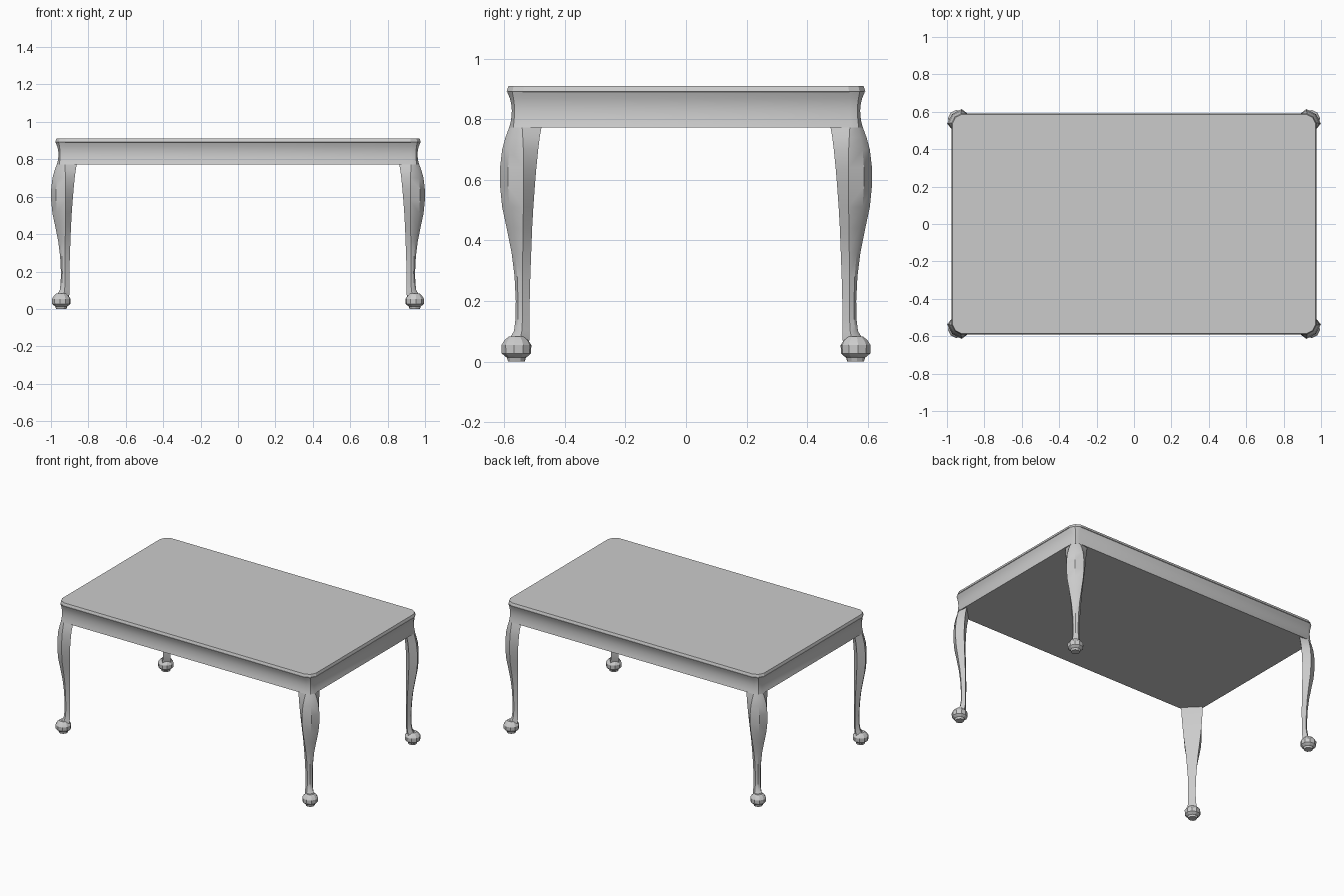
import bpy, bmesh, math

if "Cube" in bpy.data.objects:
    bpy.data.objects.remove(bpy.data.objects["Cube"])

DX = 0.385  # extra half-length of the table in x compared with y


def loft(name, rings, mirror=False, angle=35):
    """Skin a stack of equal-length point rings, cap both ends."""
    bm = bmesh.new()
    loops = [[bm.verts.new(p) for p in ring] for ring in rings]
    n = len(loops[0])
    for a, b in zip(loops, loops[1:]):
        for i in range(n):
            j = (i + 1) % n
            bm.faces.new((a[i], a[j], b[j], b[i]))
    bm.faces.new(loops[0][::-1])
    bm.faces.new(loops[-1])
    bmesh.ops.recalc_face_normals(bm, faces=bm.faces)
    me = bpy.data.meshes.new(name)
    bm.to_mesh(me)
    bm.free()
    ob = bpy.data.objects.new(name, me)
    bpy.context.collection.objects.link(ob)
    bpy.ops.object.select_all(action='DESELECT')
    bpy.context.view_layer.objects.active = ob
    ob.select_set(True)
    bpy.ops.object.shade_smooth_by_angle(angle=math.radians(angle))
    if mirror:
        mod = ob.modifiers.new("four_corners", 'MIRROR')
        mod.use_axis = (True, True, False)
    return ob


def slab_ring(o, m, z):
    """Rectangle with softly chamfered corners; o = half depth, m = chamfer start."""
    q = (o + m) / 2 + 0.008
    corner = [(o, m), (q, q), (m, o)]
    pts = []
    for sx, sy in ((1, 1), (-1, 1), (-1, -1), (1, -1)):
        c = corner if sx * sy > 0 else corner[::-1]
        pts += [(sx * (x + DX), sy * y, z) for x, y in c]
    return pts


def leg_ring(z, i, b, m, o):
    """Leg section: flat inner diagonal face, side wings, rounded outer corner."""
    q = (o + m) / 2 + 0.16 * (o - m)
    pts = [(i, b), (b, i), (o, m), (q, q), (m, o)]
    return [(x + DX, y, z) for x, y in pts]


# Table top with a thin bevelled lip
loft("table_top", [slab_ring(0.585, 0.541, 0.888), slab_ring(0.592, 0.538, 0.892),
                   slab_ring(0.586, 0.536, 0.91)], angle=20)

# Hollow-curved apron, closed underneath
apron = [(0.772, 0.584), (0.79, 0.579), (0.81, 0.576), (0.83, 0.575),
         (0.85, 0.577), (0.87, 0.582), (0.889, 0.59)]
loft("apron", [slab_ring(o, 0.541, z) for z, o in apron])

# Cabriole legs: z, inner, wing, chamfer start, outer
leg = [(0.06, 0.518, 0.558, 0.550, 0.588), (0.08, 0.517, 0.555, 0.546, 0.580),
       (0.10, 0.516, 0.551, 0.542, 0.568), (0.14, 0.516, 0.549, 0.540, 0.563),
       (0.20, 0.516, 0.549, 0.540, 0.562), (0.28, 0.514, 0.551, 0.540, 0.566),
       (0.36, 0.511, 0.556, 0.539, 0.576), (0.44, 0.508, 0.562, 0.538, 0.592),
       (0.51, 0.504, 0.569, 0.537, 0.607), (0.58, 0.499, 0.575, 0.536, 0.614),
       (0.64, 0.494, 0.578, 0.536, 0.614), (0.70, 0.488, 0.578, 0.537, 0.607),
       (0.74, 0.483, 0.576, 0.539, 0.596), (0.775, 0.477, 0.572, 0.541, 0.583)]
loft("legs", [leg_ring(*row) for row in leg], mirror=True)

# Faceted bun feet on small pads
SIDES = 10
foot = [(0.028, 0.0), (0.032, 0.013), (0.038, 0.017), (0.049, 0.027),
        (0.050, 0.054), (0.040, 0.07), (0.026, 0.082)]
foot_rings = [[(0.563 + DX - 0.003 + r * math.cos(2 * math.pi * k / SIDES + math.pi / 4),
                0.560 + r * math.sin(2 * math.pi * k / SIDES + math.pi / 4), z)
               for k in range(SIDES)] for r, z in foot]
loft("feet", foot_rings, mirror=True, angle=20)
